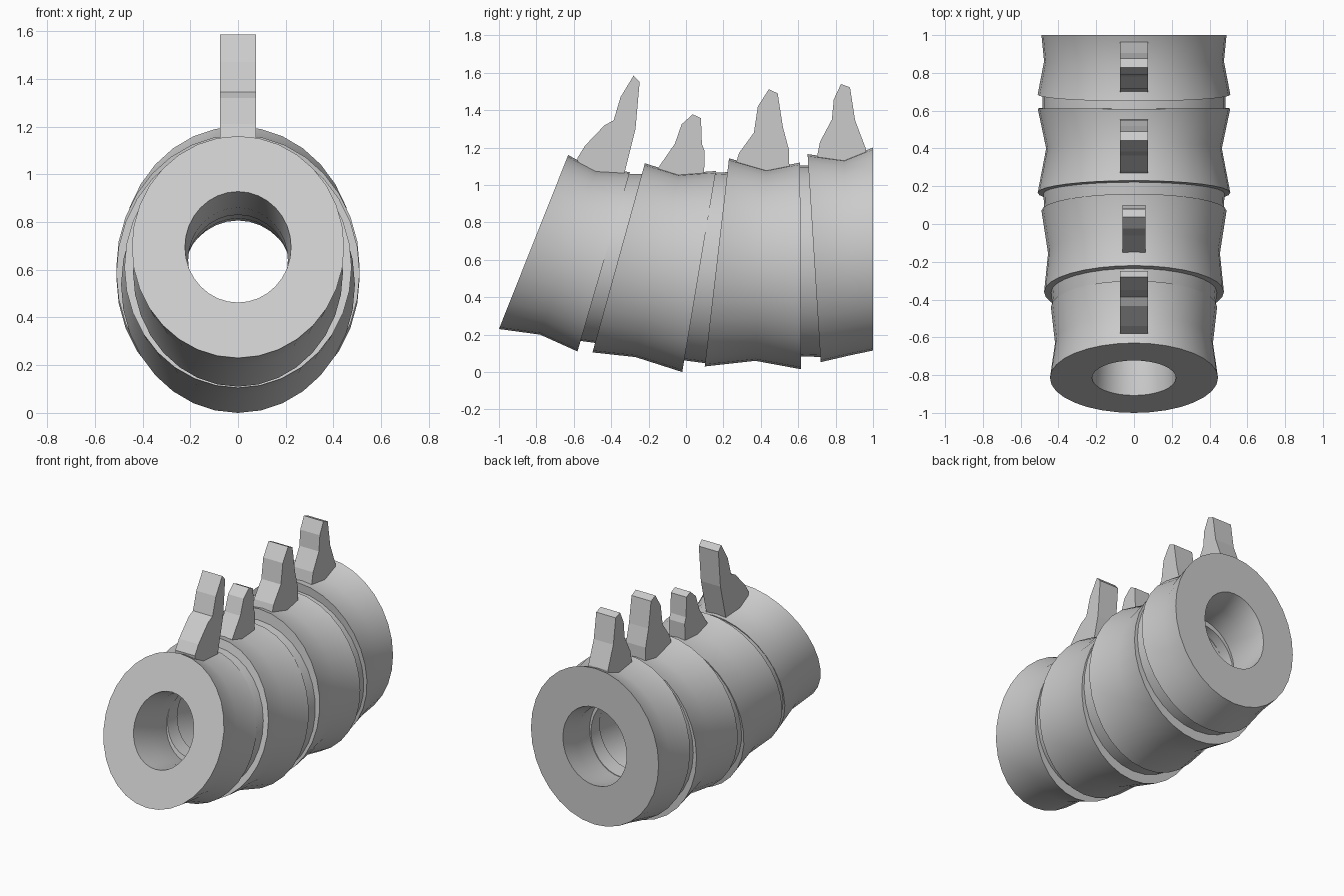
import bpy, bmesh, math

if "Cube" in bpy.data.objects:
    bpy.data.objects.remove(bpy.data.objects["Cube"], do_unlink=True)

SIDES = 32
HOLE = 0.5  # bore size relative to the outer ring

bone = bpy.data.materials.new("bone_grey")
bone.use_nodes = True
GREY = (0.6, 0.6, 0.6, 1)
bone.diffuse_color = GREY
bone.node_tree.nodes["Principled BSDF"].inputs["Base Color"].default_value = GREY


def finish(name, bm, smooth):
    bmesh.ops.recalc_face_normals(bm, faces=bm.faces[:])
    mesh = bpy.data.meshes.new(name)
    bm.to_mesh(mesh)
    bm.free()
    mesh.materials.append(bone)
    obj = bpy.data.objects.new(name, mesh)
    bpy.context.collection.objects.link(obj)
    if smooth:
        bpy.ops.object.select_all(action="DESELECT")
        obj.select_set(True)
        bpy.context.view_layer.objects.active = obj
        bpy.ops.object.shade_smooth_by_angle(angle=math.radians(35))
    return obj


def ring(bm, section, scale):
    """Tilted ellipse given by its top (y, z), bottom (y, z) and half width."""
    ty, tz, by, bz, half = section
    cy, cz, dy, dz = (ty + by) / 2, (tz + bz) / 2, (ty - by) / 2, (tz - bz) / 2
    verts = []
    for i in range(SIDES):
        a = math.tau * i / SIDES
        s, c = math.sin(a) * scale, math.cos(a) * scale
        verts.append(bm.verts.new((half * s, cy + dy * c, cz + dz * c)))
    return verts


def tube(name, sections):
    """Thick hollow tube through the sections, closed over both ends."""
    bm = bmesh.new()
    loops = [ring(bm, s, 1) for s in sections]
    loops += [ring(bm, s, HOLE) for s in reversed(sections)]
    for a, b in zip(loops, loops[1:] + loops[:1]):
        for i in range(SIDES):
            j = (i + 1) % SIDES
            bm.faces.new((a[i], a[j], b[j], b[i]))
    return finish(name, bm, True)


def spine(name, half, profile):
    """Side profile (y, z) extruded across the width."""
    bm = bmesh.new()
    face = bm.faces.new([bm.verts.new((-half, y, z)) for y, z in profile])
    out = bmesh.ops.extrude_face_region(bm, geom=[face])["geom"]
    bmesh.ops.translate(bm, vec=(2 * half, 0, 0),
                        verts=[v for v in out if isinstance(v, bmesh.types.BMVert)])
    return finish(name, bm, False)


# Vertebra bodies: front rim, waist, rear rim
tube("vertebra_1", [(-.63, 1.16, -1, .23, .445), (-.48, 1.08, -.78, .2, .418), (-.3, 1.07, -.58, .11, .44)])
tube("vertebra_2", [(-.22, 1.116, -.5, .105, .476), (-.04, 1.06, -.27, .08, .455), (.16, 1.075, -.02, 0, .49)])
tube("vertebra_3", [(.23, 1.143, .1, .03, .51), (.43, 1.085, .37, .06, .465), (.61, 1.12, .615, .015, .51)])
tube("vertebra_4", [(.65, 1.165, .72, .053, .51), (.845, 1.138, .88, .09, .476), (1, 1.2, 1, .115, .49)])

# Discs between the bodies
tube("disc_1", [(-.33, 1.06, -.59, .17, .43), (-.21, 1.06, -.48, .155, .44)])
tube("disc_2", [(.15, 1.065, -.03, .065, .475), (.24, 1.07, .12, .045, .48)])
tube("disc_3", [(.6, 1.105, .6, .085, .485), (.66, 1.105, .73, .08, .485)])

# Upright spines, sunk into the bodies
spine("spine_1", .075, [(-.57, 1), (-.58, 1.145), (-.54, 1.21), (-.435, 1.32), (-.387, 1.345), (-.35, 1.47),
                        (-.28, 1.585), (-.248, 1.55), (-.27, 1.3), (-.33, 1.06), (-.35, 1)])
spine("spine_2", .06, [(-.13, 1), (-.15, 1.09), (-.06, 1.22), (-.023, 1.325), (.036, 1.378),
                       (.08, 1.357), (.085, 1.22), (.1, 1.18), (.095, 1)])
spine("spine_3", .075, [(.27, 1), (.27, 1.127), (.283, 1.17), (.363, 1.28), (.384, 1.42), (.443, 1.512),
                        (.49, 1.49), (.518, 1.31), (.55, 1.19), (.555, 1)])
spine("spine_4", .075, [(.7, 1.05), (.7, 1.15), (.716, 1.23), (.78, 1.35), (.79, 1.458), (.829, 1.54),
                        (.877, 1.522), (.904, 1.346), (.963, 1.19), (.97, 1.05)])
